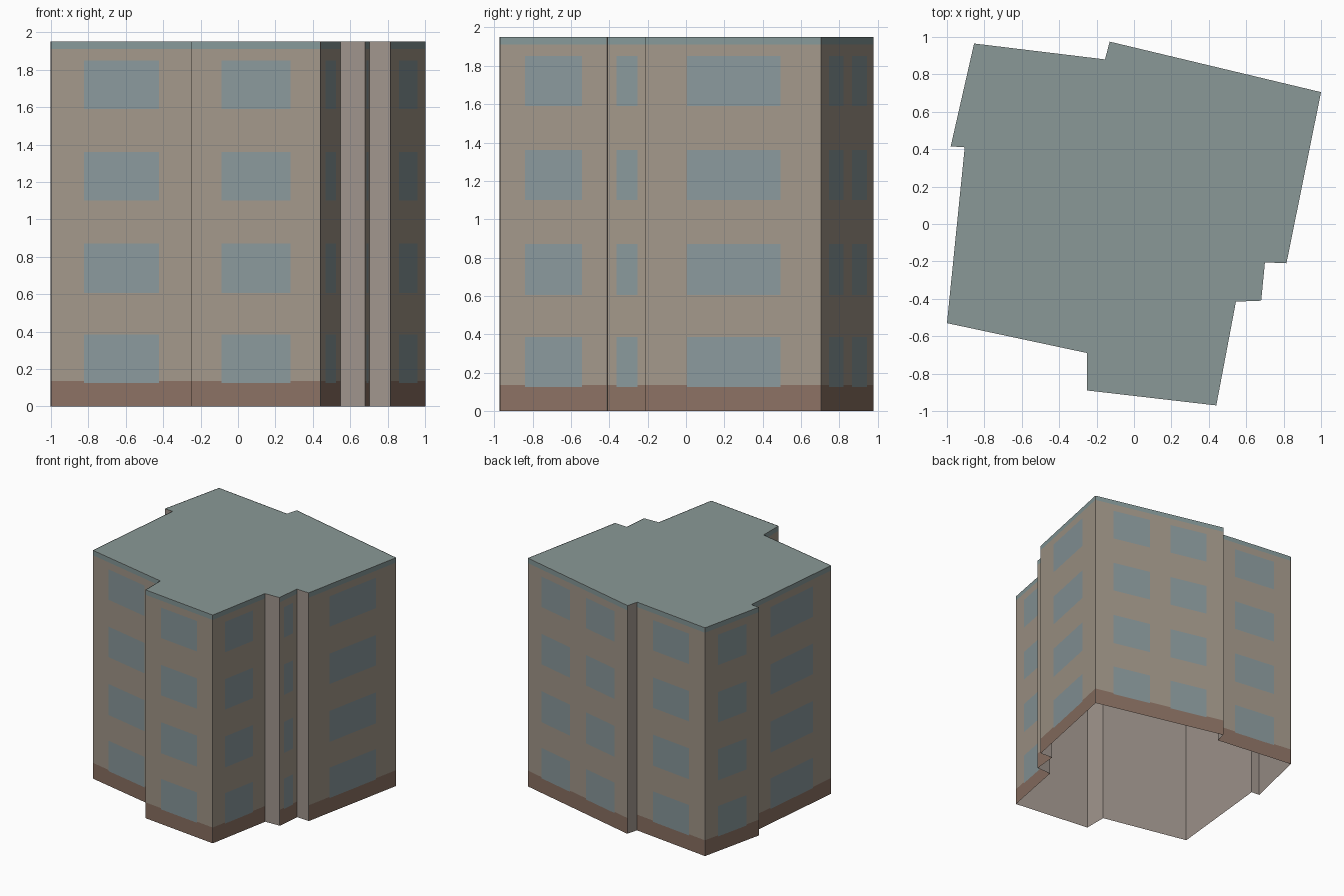
import bpy
from mathutils import Vector

cube = bpy.data.objects.get("Cube")
if cube:
    bpy.data.objects.remove(cube, do_unlink=True)


def srgb(r, g, b):
    return tuple(((c / 255 + 0.055) / 1.055) ** 2.4 for c in (r, g, b)) + (1.0,)


def material(name, rgb):
    mat = bpy.data.materials.new(name)
    color = srgb(*rgb)
    mat.diffuse_color = color
    mat.use_nodes = True
    for node in mat.node_tree.nodes:
        if node.type == "BSDF_PRINCIPLED":
            node.inputs["Base Color"].default_value = color
            node.inputs["Roughness"].default_value = 0.9
    return mat


WALL = material("beige wall", (163, 152, 138))
BASE = material("brown plinth", (139, 113, 99))
GLASS = material("blue grey glass", (138, 153, 156))
TRIM = material("teal cornice", (134, 153, 153))
PLAIN = material("plain render", (161, 150, 142))
ROOF = material("grey green roof", (138, 153, 151))

HEIGHT, PLINTH, CORNICE = 1.95, 0.135, 1.91
ROWS = [(0.125, 0.385), (0.605, 0.87), (1.10, 1.36), (1.59, 1.85)]
ONE, TWO = [(0.235, 0.77)], [(0.14, 0.425), (0.585, 0.87)]

# Footprint corners, counterclockwise, with the window bays of the wall that starts there
PLAN = [
    (-1.0, -0.53, ONE), (-0.25, -0.69, ONE), (-0.25, -0.89, ONE),
    (0.44, -0.97, ONE), (0.545, -0.415, None), (0.68, -0.41, ONE),
    (0.70, -0.205, None), (0.815, -0.21, ONE), (1.0, 0.705, TWO),
    (-0.13, 0.975, None), (-0.155, 0.88, ONE), (-0.855, 0.965, ONE),
    (-0.98, 0.415, None), (-0.905, 0.41, ONE),
]


def add_mesh(name, verts, faces, mats, indices=None):
    mesh = bpy.data.meshes.new(name)
    mesh.from_pydata(verts, [], faces)
    for mat in mats:
        mesh.materials.append(mat)
    if indices:
        for poly, i in zip(mesh.polygons, indices):
            poly.material_index = i
    mesh.update()
    obj = bpy.data.objects.new(name, mesh)
    bpy.context.collection.objects.link(obj)
    return obj


def inside(value, spans):
    return any(lo < value < hi for lo, hi in spans)


def facade(name, a, b, bays):
    """Wall skin split into cells, coloured by bay and height."""
    a, b = Vector(a), Vector(b)
    run = b - a
    out = Vector((run.y, -run.x)).normalized() * 0.003
    us = sorted({0, 1, *(u for bay in bays for u in bay)})
    zs = sorted({0, PLINTH, CORNICE, HEIGHT, *(z for row in ROWS for z in row)})
    verts = [(*(a + run * u + out), z) for z in zs for u in us]
    n = len(us)
    faces, indices = [], []
    for j in range(len(zs) - 1):
        for i in range(n - 1):
            k = j * n + i
            faces.append((k, k + 1, k + n + 1, k + n))
            u, z = (us[i] + us[i + 1]) / 2, (zs[j] + zs[j + 1]) / 2
            if inside(u, bays) and inside(z, ROWS):
                indices.append(2)
            elif z < PLINTH:
                indices.append(1)
            else:
                indices.append(3 if z > CORNICE else 0)
    return add_mesh(name, verts, faces, [WALL, BASE, GLASS, TRIM], indices)


# Plain shell, open at the bottom
corners = [(x, y) for x, y, _ in PLAN]
count = len(corners)
ring = [(x, y, z) for z in (0, HEIGHT) for x, y in corners]
sides = [(i, (i + 1) % count, (i + 1) % count + count, i + count) for i in range(count)]
add_mesh("wall_shell", ring, sides, [PLAIN])

# Flat roof
add_mesh("flat_roof", ring[count:], [tuple(range(count))], [ROOF])

# Windowed facades
for i, (x, y, bays) in enumerate(PLAN):
    if bays:
        facade(f"facade_{i + 1}", (x, y), corners[(i + 1) % count], bays)
